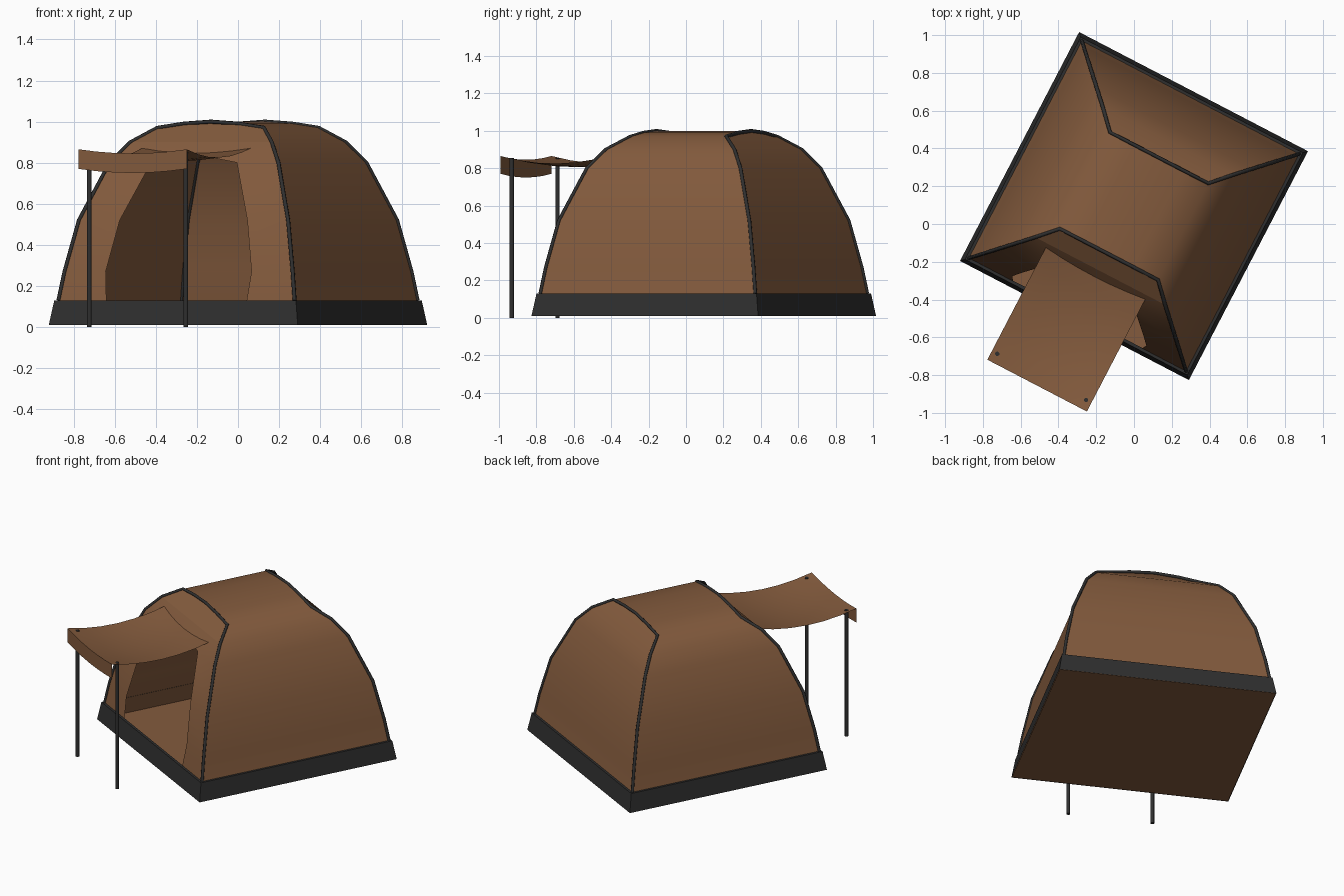
import bpy, bmesh, math
from mathutils import Matrix

if "Cube" in bpy.data.objects:
    bpy.data.objects.remove(bpy.data.objects["Cube"])

# The tent is modelled square to the axes, then turned into place
PLACE = Matrix.Translation((0, 0.095, 0)) @ Matrix.Rotation(math.radians(-27.5), 4, 'Z')


def material(name, rgb):
    m = bpy.data.materials.new(name)
    m.diffuse_color = (*rgb, 1)
    m.use_nodes = True
    m.node_tree.nodes["Principled BSDF"].inputs["Base Color"].default_value = m.diffuse_color
    return m


BROWN = material("brown_canvas", (0.23, 0.105, 0.047))
DARK = material("dark_trim", (0.028, 0.028, 0.028))


def make(name, polys, mat, angle=None, recalc=True):
    """Mesh object from a list of point loops, welded where they meet."""
    bm = bmesh.new()
    for p in polys:
        bm.faces.new([bm.verts.new(c) for c in p])
    bmesh.ops.remove_doubles(bm, verts=bm.verts, dist=0.0005)
    if recalc:
        bmesh.ops.recalc_face_normals(bm, faces=bm.faces)
    me = bpy.data.meshes.new(name)
    bm.to_mesh(me)
    bm.free()
    ob = bpy.data.objects.new(name, me)
    bpy.context.collection.objects.link(ob)
    ob.matrix_world = PLACE
    me.materials.append(mat)
    if angle:
        bpy.ops.object.select_all(action='DESELECT')
        ob.select_set(True)
        bpy.context.view_layer.objects.active = ob
        bpy.ops.object.shade_smooth_by_angle(angle=math.radians(angle))
    return ob


# Dome profile: height and half width of the square section
LEVELS = [(0.01, 0.68), (0.13, 0.648), (0.27, 0.626), (0.52, 0.574),
          (0.80, 0.463), (0.90, 0.388), (0.97, 0.293)]
ROOF = [(-0.293, 0.97), (-0.15, 0.99), (0, 1.0), (0.15, 0.99), (0.293, 0.97)]
DOOR = {0.13: 0.385, 0.27: 0.40, 0.52: 0.35, 0.80: 0.235}
RV = 0.288
z5, h5 = LEVELS[5]

# Canvas shell
polys = []
for (z0, a), (z1, b) in zip(LEVELS, LEVELS[1:]):
    last = z1 == 0.97
    vb = RV if last else b
    for s in (-1, 1):
        polys.append([(s*a, -a, z0), (s*a, a, z0), (s*b, vb, z1), (s*b, -vb, z1)])
    if last:
        for s in (-1, 1):
            polys.append([(-a, s*a, z0), (a, s*a, z0)] + [(u, s*RV, z) for u, z in reversed(ROOF)])
        continue
    polys.append([(-a, a, z0), (a, a, z0), (b, b, z1), (-b, b, z1)])
    if z0 in DOOR and z1 in DOOR:      # wall either side of the doorway
        for s in (-1, 1):
            polys.append([(s*a, -a, z0), (s*DOOR[z0], -a, z0),
                          (s*DOOR[z1], -b, z1), (s*b, -b, z1)])
    elif z0 in DOOR:                   # wall over the doorway arch
        top = (0, -(a + (b - a)*0.4), z0 + (z1 - z0)*0.4)
        for s in (-1, 1):
            polys.append([(s*a, -a, z0), (s*DOOR[z0], -a, z0), top, (0, -b, z1), (s*b, -b, z1)])
    else:
        polys.append([(-a, -a, z0), (a, -a, z0), (b, -b, z1), (-b, -b, z1)])
for (u0, za), (u1, zb) in zip(ROOF, ROOF[1:]):
    polys.append([(u0, -RV, za), (u1, -RV, zb), (u1, RV, zb), (u0, RV, za)])
polys.append([(s*0.68, t*0.68, 0.01) for s, t in ((-1, -1), (-1, 1), (1, 1), (1, -1))])
make("tent_canvas", polys, BROWN, 32)


# Skirt round the base, with a narrow top lip
def square(h, z):
    return [(-h, -h, z), (h, -h, z), (h, h, z), (-h, h, z)]


rings = [square(0.683, 0.01), square(0.663, 0.13), square(0.646, 0.13)]
make("base_skirt", [[lo[i], lo[(i+1) % 4], hi[(i+1) % 4], hi[i]]
                    for lo, hi in zip(rings, rings[1:]) for i in range(4)], DARK, recalc=False)


# Seam piping over the front and back arches
def seam(name, s):
    side = [(h, s*h, z) for z, h in LEVELS[1:6]]
    pts = [(-u, v, z) for u, v, z in side] + [(u, s*RV, z) for u, z in ROOF] + side[::-1]
    cu = bpy.data.curves.new(name, 'CURVE')
    cu.dimensions = '3D'
    cu.bevel_depth = 0.01
    cu.bevel_resolution = 1
    cu.use_fill_caps = True
    sp = cu.splines.new('POLY')
    sp.points.add(len(pts) - 1)
    for p, c in zip(sp.points, pts):
        p.co = (*c, 1)
    cu.materials.append(DARK)
    ob = bpy.data.objects.new(name, cu)
    bpy.context.collection.objects.link(ob)
    ob.matrix_world = PLACE


seam("front_seam", -1)
seam("back_seam", 1)

# Awning: sagging sheet with a valance hanging at the front
CU, N = -0.016, 6


def sheet(i, j):
    s, t = 2*i/N - 1, j/N
    z = 0.865 + 0.01*t - 0.045*4*t*(1 - t) - 0.02*(1 - s*s)
    return (CU + 0.297*s, -1.08 + 0.69*t, z)


def hang(i):
    x, y, z = sheet(i, 0)
    return (x, y, z - 0.095)


polys = [[sheet(i, j), sheet(i+1, j), sheet(i+1, j+1), sheet(i, j+1)]
         for i in range(N) for j in range(N)]
polys += [[hang(i), hang(i+1), sheet(i+1, 0), sheet(i, 0)] for i in range(N)]
make("awning", polys, BROWN, 32, recalc=False)

# Awning poles
for name, s in (("left_pole", -1), ("right_pole", 1)):
    bpy.ops.mesh.primitive_cylinder_add(vertices=8, radius=0.012, depth=0.855)
    ob = bpy.context.object
    ob.name = name
    ob.matrix_world = PLACE @ Matrix.Translation((CU + 0.265*s, -1.028, 0.4275))
    ob.data.materials.append(DARK)
    bpy.ops.object.shade_smooth_by_angle(angle=math.radians(50))
